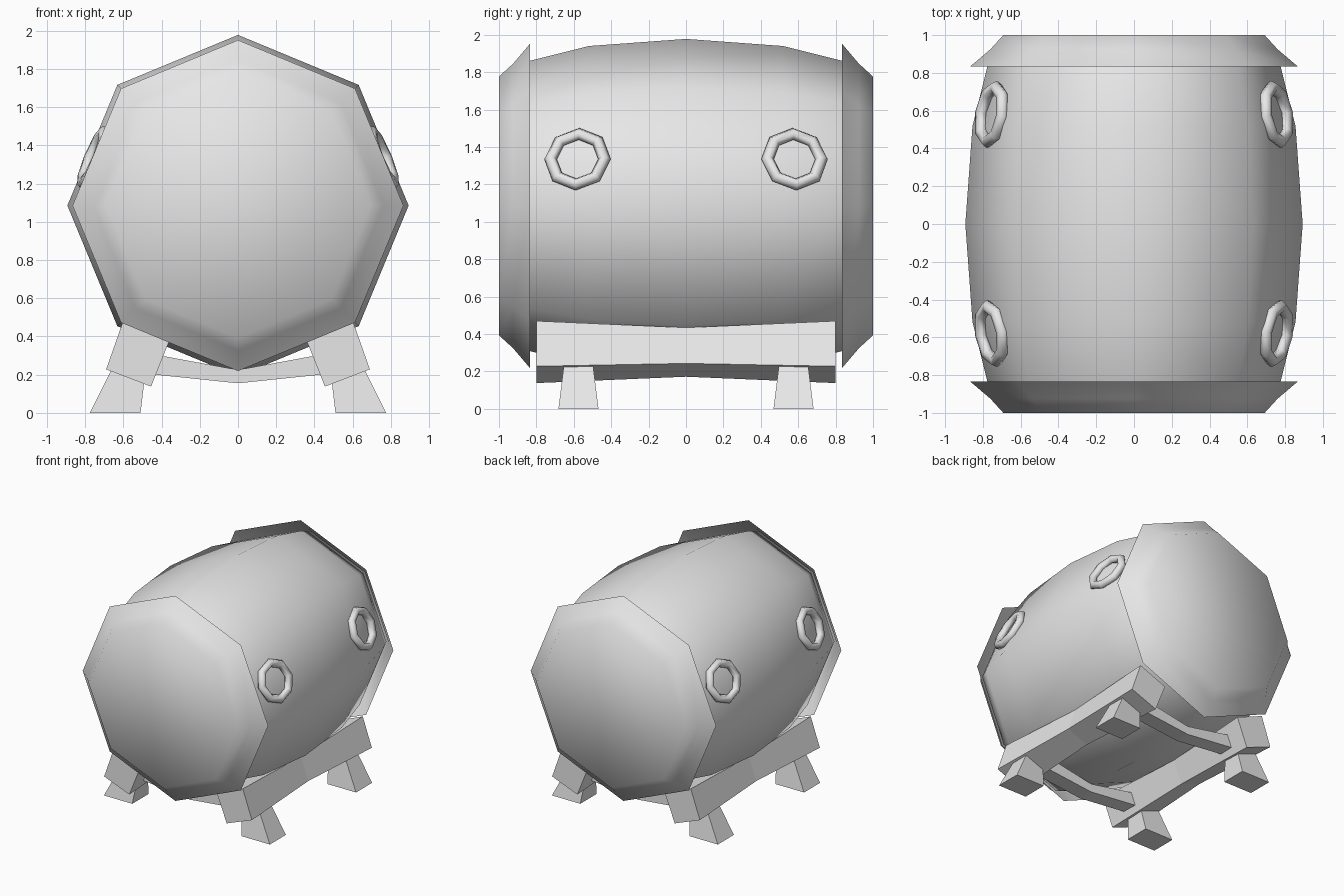
import bpy, bmesh
from math import cos, sin, pi, radians
from mathutils import Matrix

if "Cube" in bpy.data.objects:
    bpy.data.objects.remove(bpy.data.objects["Cube"])

GREY = (0.8, 0.8, 0.8, 1)
mat = bpy.data.materials.new("plain grey")
mat.use_nodes = True
mat.diffuse_color = GREY
mat.node_tree.nodes["Principled BSDF"].inputs["Base Color"].default_value = GREY

AXIS_Z = 1.085


def finish(name, bm, smooth):
    mesh = bpy.data.meshes.new(name)
    bm.to_mesh(mesh)
    bm.free()
    mesh.materials.append(mat)
    for p in mesh.polygons:
        p.use_smooth = smooth
    obj = bpy.data.objects.new(name, mesh)
    bpy.context.collection.objects.link(obj)
    return obj


def loft(name, rings, cap_start=True, cap_end=True, smooth=False):
    """Skin a list of rings of points, with optional end caps."""
    bm = bmesh.new()
    vs = [[bm.verts.new(p) for p in ring] for ring in rings]
    n = len(vs[0])
    for a, b in zip(vs, vs[1:]):
        for i in range(n):
            j = (i + 1) % n
            bm.faces.new((a[i], b[i], b[j], a[j]))
    if cap_start:
        bm.faces.new(vs[0])
    if cap_end:
        bm.faces.new(vs[-1][::-1])
    if cap_start and cap_end:
        bmesh.ops.recalc_face_normals(bm, faces=bm.faces[:])
    return finish(name, bm, smooth)


def octagon(y, r):
    return [(r * cos(i * pi / 4), y, AXIS_Z + r * sin(i * pi / 4)) for i in range(8)]


# Bulging eight-sided barrel
half = [(0.52, 0.855), (0.84, 0.775), (0.93, 0.735)]
profile = [(-y, r) for y, r in reversed(half)] + [(0, 0.893)] + half
loft("barrel", [octagon(y, r) for y, r in profile], smooth=True)

# Drum skins with an open flared skirt
skirt = [(1.0, 0.692), (0.925, 0.76), (0.835, 0.866)]
loft("front_skin", [octagon(-y, r) for y, r in skirt], cap_end=False, smooth=True)
loft("back_skin", [octagon(y, r) for y, r in reversed(skirt)], cap_start=False, smooth=True)


# Handle rings lying on the upper side faces
def handle_ring(name, sx, sy):
    bm = bmesh.new()
    seg, tube = 8, 6
    grid = []
    for i in range(seg):
        a = 2 * pi * i / seg
        ring = []
        for k in range(tube):
            t = 2 * pi * k / tube
            r = 0.146 + 0.034 * cos(t)
            ring.append(bm.verts.new((r * cos(a), r * sin(a), 0.034 * sin(t))))
        grid.append(ring)
    for i in range(seg):
        for k in range(tube):
            i2, k2 = (i + 1) % seg, (k + 1) % tube
            bm.faces.new((grid[i][k], grid[i2][k], grid[i2][k2], grid[i][k2]))
    turn = Matrix.Rotation(radians(sx * 67.5), 4, "Y")
    lean = Matrix.Rotation(radians(sx * sy * 9), 4, "Z")
    place = Matrix.Translation((sx * 0.752, sy * 0.58, 1.335))
    bm.transform(place @ lean @ turn)
    bmesh.ops.recalc_face_normals(bm, faces=bm.faces[:])
    finish(name, bm, True)


RAIL = [(0.605, 0.47), (0.69, 0.228), (0.455, 0.138), (0.362, 0.37)]
RAIL_MID = (0.525, 0.3)


def rail_ring(sx, y, s):
    cx, cz = RAIL_MID
    return [(sx * (cx + (x - cx) * s), y, cz + (z - cz) * s) for x, z in RAIL]


def leg_ring(sx, sy, x0, x1, z0, z1, w):
    y = sy * 0.575
    return [(sx * x0, y - w, z0), (sx * x1, y - w, z1),
            (sx * x1, y + w, z1), (sx * x0, y + w, z0)]


for side, sx in (("left", 1), ("right", -1)):
    # Tilted square rails, waisted in the middle
    loft(side + "_rail", [rail_ring(sx, y, s) for y, s in ((-0.8, 1), (0, 0.79), (0.8, 1))])
    for end, sy in (("front", -1), ("back", 1)):
        handle_ring(f"{end}_{side}_ring", sx, sy)
        # Flared feet
        loft(f"{end}_{side}_leg", [leg_ring(sx, sy, 0.51, 0.775, 0, 0, 0.107),
                                   leg_ring(sx, sy, 0.49, 0.655, 0.17, 0.24, 0.077)])

# Sagging crossbars between the rails
for end, sy in (("front", -1), ("back", 1)):
    bar = []
    for x, low, high in ((-0.46, 0.203, 0.31), (0, 0.155, 0.225), (0.46, 0.203, 0.31)):
        y0, y1 = sy * 0.575 - 0.065, sy * 0.575 + 0.065
        bar.append([(x, y0, low), (x, y1, low), (x, y1, high), (x, y0, high)])
    loft(end + "_crossbar", bar)
